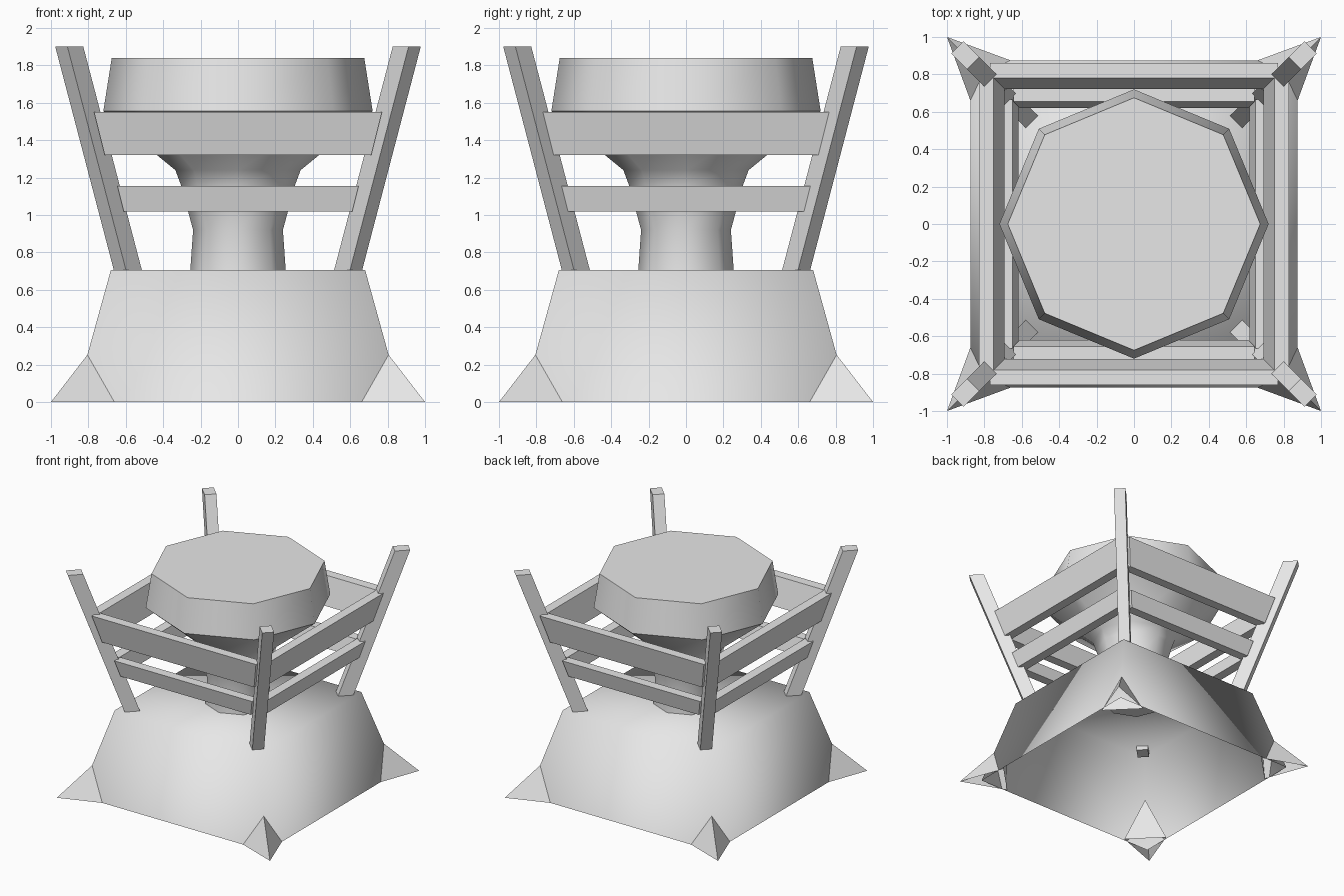
import bpy, bmesh
from math import sin, cos, pi, radians
from mathutils import Vector

cube = bpy.data.objects.get("Cube")
if cube:
    bpy.data.objects.remove(cube, do_unlink=True)

grey = bpy.data.materials.new("plain_grey")
grey.use_nodes = True
grey.diffuse_color = (0.8, 0.8, 0.8, 1)
grey.node_tree.nodes["Principled BSDF"].inputs["Base Color"].default_value = grey.diffuse_color

LEAN = 0.25  # outward lean of posts and rails per unit of height


def loft(name, rings, bottom=True, top=True, smooth=None):
    """Skin a stack of point rings, with optional end caps."""
    bm = bmesh.new()
    loops = [[bm.verts.new(p) for p in ring] for ring in rings]
    n = len(loops[0])
    for lower, upper in zip(loops, loops[1:]):
        for i in range(n):
            j = (i + 1) % n
            bm.faces.new((lower[i], lower[j], upper[j], upper[i]))
    if bottom:
        bm.faces.new(loops[0][::-1])
    if top:
        bm.faces.new(loops[-1])
    bmesh.ops.recalc_face_normals(bm, faces=bm.faces)
    mesh = bpy.data.meshes.new(name)
    bm.to_mesh(mesh)
    bm.free()
    mesh.materials.append(grey)
    obj = bpy.data.objects.new(name, mesh)
    bpy.context.collection.objects.link(obj)
    if smooth:
        bpy.ops.object.select_all(action='DESELECT')
        obj.select_set(True)
        bpy.context.view_layer.objects.active = obj
        bpy.ops.object.shade_smooth_by_angle(angle=radians(smooth))
    return obj


def rect(x0, x1, y0, y1, z):
    return [(x0, y0, z), (x1, y0, z), (x1, y1, z), (x0, y1, z)]


# Hollow base, open underneath, with softly shaded sides and a crisp top
base = loft("base", [rect(-h, h, -h, h, z) for h, z in ((0.875, 0), (0.68, 0.705))],
            bottom=False, smooth=100)
rim = base.data.attributes.get("sharp_edge") or base.data.attributes.new("sharp_edge", 'BOOLEAN', 'EDGE')
for edge in base.data.edges:
    rim.data[edge.index].value = all(base.data.vertices[v].co.z > 0.5 for v in edge.vertices)

# Eight-sided column flaring into a bowl with a flat lid
profile = [(0.257, 0.68), (0.24, 0.92), (0.305, 1.16), (0.335, 1.24), (0.72, 1.555), (0.675, 1.84)]
loft("column_and_bowl",
     [[(r * cos(k * pi / 4), r * sin(k * pi / 4), z) for k in range(8)] for r, z in profile],
     smooth=50)


# Corner posts and spiked feet
def post_ring(sx, sy, centre, z):
    out = Vector((sx, sy, 0)).normalized()
    side = Vector((-out.y, out.x, 0))
    mid = Vector((sx * centre, sy * centre, z))
    return [mid + out * a * 0.06 + side * b * 0.046
            for a, b in ((-1, -1), (1, -1), (1, 1), (-1, 1))]


def foot(name, sx, sy):
    bm = bmesh.new()
    tip, a, b, apex = [bm.verts.new((sx * x, sy * y, z)) for x, y, z in
                       ((1, 1, 0), (0.62, 0.86, 0), (0.86, 0.62, 0), (0.73, 0.73, 0.35))]
    for tri in ((tip, a, apex), (b, tip, apex), (a, b, apex)):
        bm.faces.new(tri if sx * sy < 0 else tri[::-1])
    mesh = bpy.data.meshes.new(name)
    bm.to_mesh(mesh)
    bm.free()
    mesh.materials.append(grey)
    bpy.context.collection.objects.link(bpy.data.objects.new(name, mesh))


for sy, end in ((-1, "front"), (1, "back")):
    for sx, side in ((1, "left"), (-1, "right")):
        loft(f"post_{end}_{side}",
             [post_ring(sx, sy, c, z) for c, z in ((0.577, 0.66), (0.902, 1.9))])
        foot(f"foot_{end}_{side}", sx, sy)


# Leaning rails between the posts, in two tiers
def rail(name, axis, sign, z0, z1, inner, half):
    rings = []
    for z in (z0, z1):
        shift = LEAN * (z - z1)
        near, far, h = inner + shift, inner + 0.08 + shift, half + shift
        ring = rect(-h, h, near, far, z)
        if axis == 'x':
            ring = [(sign * y, x, z) for x, y, z in ring]
        else:
            ring = [(x, sign * y, z) for x, y, z in ring]
        rings.append(ring)
    loft(name, rings)


for tier, z0, z1, in_y, in_x, half_x, half_y in (
        ("upper", 1.32, 1.55, 0.78, 0.75, 0.77, 0.80),
        ("lower", 1.02, 1.155, 0.655, 0.65, 0.645, 0.665)):
    for sign, end in ((-1, "front"), (1, "back")):
        rail(f"{tier}_rail_{end}", 'y', sign, z0, z1, in_y, half_x)
    for sign, end in ((1, "left"), (-1, "right")):
        rail(f"{tier}_rail_{end}", 'x', sign, z0, z1, in_x, half_y)
